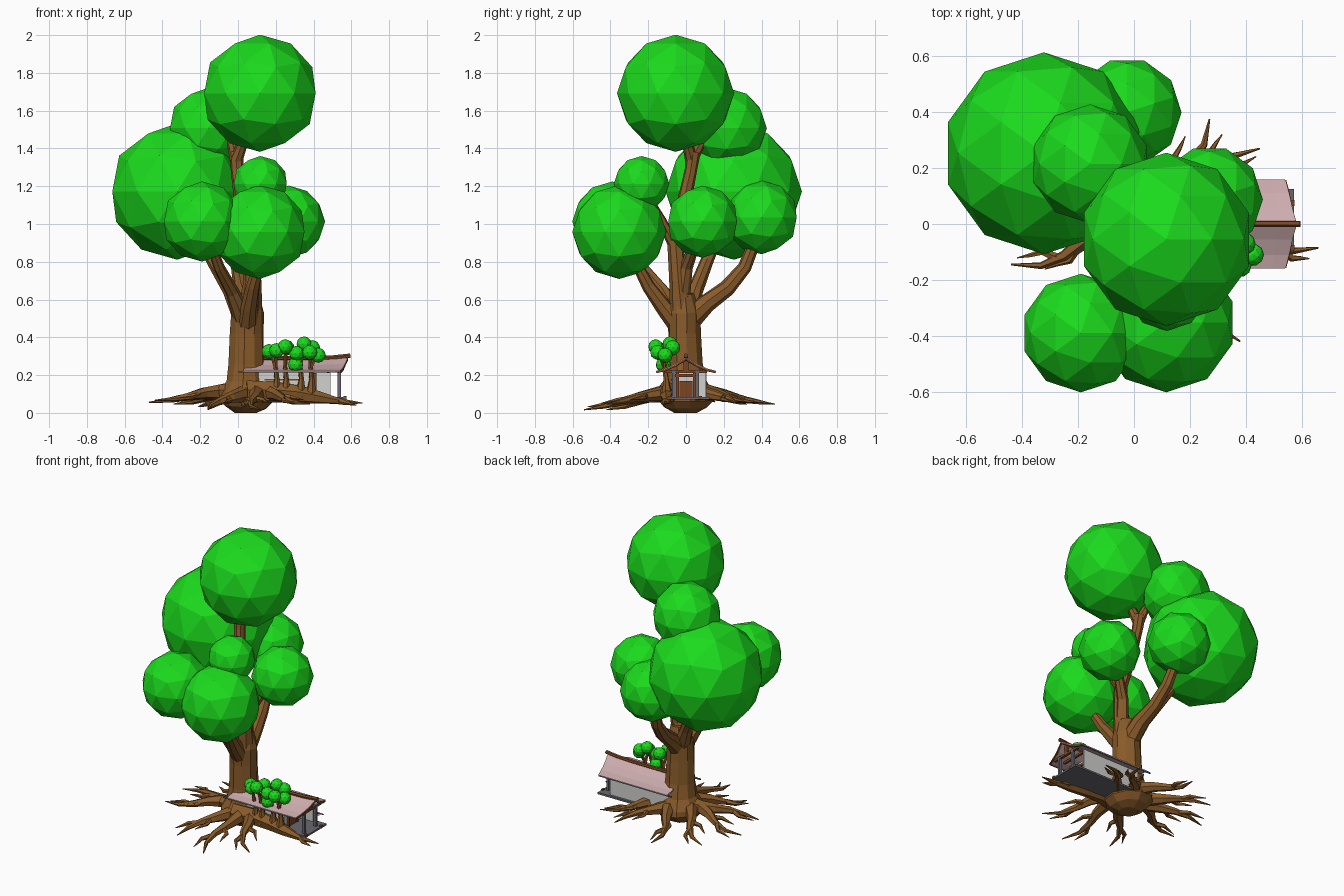
import bpy, bmesh, math, random
from mathutils import Vector, Matrix

random.seed(4)


def material(name, rgb):
    m = bpy.data.materials.new(name)
    m.diffuse_color = (*rgb, 1)
    return m


LEAF = material("leaf green", (0.011, 0.71, 0.012))
BARK = material("bark brown", (0.25, 0.105, 0.023))
ROOF = material("roof pink", (0.60, 0.41, 0.42))
TIMBER = material("red timber", (0.20, 0.06, 0.016))
WALL = material("pale wall", (0.64, 0.65, 0.63))
STONE = material("dark grey", (0.14, 0.14, 0.16))


def finish(name, bm, mat):
    bmesh.ops.recalc_face_normals(bm, faces=bm.faces)
    me = bpy.data.meshes.new(name)
    bm.to_mesh(me)
    bm.free()
    me.materials.append(mat)
    ob = bpy.data.objects.new(name, me)
    bpy.context.collection.objects.link(ob)
    return ob


def tube(bm, pts, radii, sides=8, rough=0.0):
    """Tapered tube through points, with the ring carried along the path."""
    pts = [Vector(p) for p in pts]
    dirs = [(pts[min(i + 1, len(pts) - 1)] - pts[max(i - 1, 0)]).normalized()
            for i in range(len(pts))]
    side = dirs[0].orthogonal().normalized()
    rings = []
    for i, (p, r) in enumerate(zip(pts, radii)):
        if i:
            side = dirs[i - 1].rotation_difference(dirs[i]) @ side
        other = dirs[i].cross(side)
        ring = []
        for k in range(sides):
            a = 2 * math.pi * k / sides
            rr = r * (1 + random.uniform(-rough, rough))
            ring.append(bm.verts.new(p + (side * math.cos(a) + other * math.sin(a)) * rr))
        rings.append(ring)
    for a, b in zip(rings, rings[1:]):
        for k in range(sides):
            n = (k + 1) % sides
            bm.faces.new((a[k], a[n], b[n], b[k]))
    bm.faces.new(rings[0][::-1])
    bm.faces.new(rings[-1])


def ball(bm, c, r, spin=0.0):
    m = Matrix.Translation(c) @ Matrix.Rotation(spin, 4, 'Z')
    bmesh.ops.create_icosphere(bm, subdivisions=2, radius=r, matrix=m)


def box(bm, lo, hi):
    lo, hi = Vector(lo), Vector(hi)
    m = Matrix.Translation((lo + hi) / 2) @ Matrix.Diagonal((*(hi - lo), 1))
    bmesh.ops.create_cube(bm, size=1, matrix=m)


def boxes(name, mat, spans):
    bm = bmesh.new()
    for lo, hi in spans:
        box(bm, lo, hi)
    return finish(name, bm, mat)


# Crown: eight faceted balls (centre, radius, spin)
crown = [((0.116, -0.055, 1.692), 0.310, 0), ((-0.322, 0.253, 1.172), 0.361, 0),
         ((-0.157, 0.215, 1.508), 0.213, 0), ((-0.025, 0.40, 1.035), 0.195, 0.31),
         ((0.27, 0.088, 1.012), 0.191, 0.31), ((0.115, -0.353, 0.958), 0.249, 0),
         ((-0.19, -0.39, 1.013), 0.212, 0), ((0.118, -0.235, 1.213), 0.147, 0)]
for i, (c, r, spin) in enumerate(crown):
    bm = bmesh.new()
    ball(bm, c, r, spin)
    finish(f"crown_{i + 1}", bm, LEAF)

# Trunk with a rounded foot and flared base
bm = bmesh.new()
tube(bm, [(0.04, 0.0, 0.0), (0.04, 0, 0.03), (0.045, 0, 0.07), (0.045, 0, 0.11),
          (0.045, 0, 0.17), (0.047, -0.005, 0.26), (0.047, -0.01, 0.42),
          (0.047, -0.01, 0.53), (0.055, -0.015, 0.63)],
     [0.06, 0.115, 0.15, 0.145, 0.11, 0.094, 0.088, 0.088, 0.06], 10, 0.05)
finish("trunk", bm, BARK)

# Boughs leading into the crown balls
boughs = [
    ([(0.05, 0.0, 0.48), (0.045, 0.11, 0.58), (0.02, 0.22, 0.66), (0.0, 0.31, 0.77),
      (-0.02, 0.36, 0.9), (-0.02, 0.4, 1.0)], [0.065, 0.052, 0.044, 0.037, 0.032, 0.02]),
    ([(0.03, 0, 0.5), (-0.04, 0.05, 0.65), (-0.13, 0.11, 0.8), (-0.28, 0.22, 1.05)],
     [0.055, 0.04, 0.034, 0.02]),
    ([(0.03, -0.04, 0.5), (-0.03, -0.12, 0.64), (-0.1, -0.23, 0.77), (-0.18, -0.36, 1.0)],
     [0.055, 0.037, 0.03, 0.018]),
    ([(0.05, -0.04, 0.46), (0.06, -0.12, 0.56), (0.08, -0.2, 0.67), (0.14, -0.32, 0.9)],
     [0.055, 0.046, 0.036, 0.02]),
    ([(0.06, -0.02, 0.5), (0.075, -0.04, 0.7), (0.06, -0.055, 0.9), (0.02, -0.015, 1.1),
      (-0.005, 0.025, 1.28), (-0.01, 0.04, 1.38)], [0.07, 0.047, 0.042, 0.038, 0.034, 0.038]),
    ([(-0.01, 0.03, 1.34), (0.02, 0.01, 1.42), (0.1, -0.05, 1.6)], [0.034, 0.028, 0.016]),
    ([(-0.01, 0.03, 1.34), (-0.03, 0.07, 1.42), (-0.13, 0.19, 1.52)], [0.034, 0.028, 0.016]),
    ([(0.08, -0.02, 0.62), (0.09, 0.0, 0.77), (0.17, 0.05, 0.91), (0.26, 0.08, 1.0)],
     [0.04, 0.034, 0.028, 0.016]),
    ([(0.06, -0.06, 0.88), (0.08, -0.13, 1.02), (0.12, -0.22, 1.18)], [0.03, 0.025, 0.015])]
bm = bmesh.new()
for pts, radii in boughs:
    tube(bm, pts, radii, 8, 0.06)
finish("boughs", bm, BARK)

# Roots: each winds outward and throws two short curled forks
tips = [(0.66, -0.085, 0.065), (0.38, -0.42, 0.06), (0.12, -0.54, 0.03), (-0.16, -0.42, 0.03),
        (-0.44, -0.145, 0.08), (-0.47, 0.08, 0.07), (-0.34, 0.32, 0.06), (-0.07, 0.47, 0.06),
        (0.27, 0.375, 0.07), (0.45, 0.27, 0.07)]
up = Vector((0, 0, 1))
bm = bmesh.new()
for i, tip in enumerate(tips):
    start, end = Vector((0.045, -0.005, 0.105)), Vector(tip)
    if i == 0:
        start.y = -0.10
    span = end - start
    sway = Vector((-span.y, span.x, 0)) * (0.02 if i == 0 else random.choice((-0.07, 0.07)))

    def at(t):
        return start + span * t + sway * math.sin(t * 2 * math.pi) + up * 0.014 * math.sin(t * 5)
    # The first root is the thick one that carries the saplings
    thick = (0.065, 0.055, 0.046, 0.034, 0.016, 0.003) if i == 0 else \
            (0.065, 0.043, 0.031, 0.021, 0.013, 0.003)
    tube(bm, [at(t) for t in (0, 0.25, 0.45, 0.62, 0.8, 1)], thick, 6, 0.08)
    for turn, t in ((0.75, 0.5), (-0.7, 0.66)):
        if i == 0:
            t += 0.14
        p = at(t)
        d = Matrix.Rotation(turn, 3, 'Z') @ (span * (0.13 if i else 0.06))
        e = span * (0.11 if i else 0.06)
        d.z = e.z = -0.008
        tube(bm, [p, p + d, p + d + e * 0.8, p + d * 1.1 + e * 1.6],
             [0.018, 0.013, 0.008, 0.002], 5)
finish("roots", bm, BARK)

# Saplings standing on the largest root
stems, tufts = bmesh.new(), bmesh.new()
saplings = [(0.20, [(0.165, -0.10, 0.325), (0.205, -0.15, 0.33)]),
            (0.25, [(0.25, -0.16, 0.35), (0.26, -0.09, 0.345)]),
            (0.33, [(0.31, -0.13, 0.315), (0.35, -0.085, 0.365), (0.305, -0.12, 0.255)]),
            (0.385, [(0.395, -0.07, 0.345), (0.425, -0.11, 0.305), (0.38, -0.15, 0.32)])]
for x, heads in saplings:
    fork = Vector((x, -0.115, 0.24))
    tube(stems, [(x, -0.1, 0.09), (x + 0.004, -0.103, 0.135), (x + 0.006, -0.105, 0.18), fork],
         [0.034, 0.022, 0.014, 0.012], 6)
    for h in heads:
        tube(stems, [fork, fork.lerp(Vector(h), 0.5) + up * 0.01, h], [0.011, 0.009, 0.006], 5)
        ball(tufts, h, 0.040, x * 9)
finish("sapling_stems", stems, BARK)
finish("sapling_leaves", tufts, LEAF)

# Shrine roof: curved slopes, lifted ridge end, raked gable
bm = bmesh.new()
slope = [(-0.16, 0.222), (-0.11, 0.232), (-0.055, 0.253), (0, 0.284),
         (0.055, 0.253), (0.11, 0.232), (0.16, 0.222)]
grid = []
for s in (0, 0.5, 0.75, 0.9, 1.0):
    row = []
    for y, z in slope:
        peak = 1 - abs(y) / 0.16
        row.append(bm.verts.new((0.03 + s * (0.51 + 0.042 * peak), y,
                                 z + 0.012 * peak * s ** 6)))
    grid.append(row)
for a, b in zip(grid, grid[1:]):
    for k in range(len(slope) - 1):
        bm.faces.new((a[k], b[k], b[k + 1], a[k + 1]))
roof = finish("shrine_roof", bm, ROOF)
sol = roof.modifiers.new("thickness", 'SOLIDIFY')
sol.thickness, sol.offset = 0.008, -1

# Ridge beam and bargeboards
bm = bmesh.new()
tube(bm, [(0.04, 0, 0.29), (0.36, 0, 0.29), (0.5, 0, 0.293), (0.595, 0, 0.303)],
     [0.012] * 4, 6)
for s in (-1, 1):
    tube(bm, [(0.578, 0, 0.285), (0.562, s * 0.055, 0.25), (0.552, s * 0.11, 0.226),
              (0.54, s * 0.155, 0.216)], [0.007] * 4, 4)
finish("ridge_and_gable", bm, TIMBER)

# Eaves, floor and porch posts
spans = [((0.0, -0.10, 0.072), (0.572, 0.125, 0.084))]
spans += [((0.0, s * 0.155 - 0.004, 0.213), (0.54, s * 0.155 + 0.004, 0.221)) for s in (-1, 1)]
spans += [((0.528, y - 0.009, 0.08), (0.546, y + 0.009, 0.228)) for y in (-0.065, 0.06)]
boxes("floor_posts_eaves", STONE, spans)

# Walls, with a long side wall on the back
boxes("shrine_walls", WALL, [((0.06, -0.075, 0.084), (0.40, -0.067, 0.228)),
                             ((0.06, 0.10, 0.084), (0.49, 0.108, 0.228)),
                             ((0.39, -0.075, 0.084), (0.40, 0.108, 0.228))])

# Porch beams, door frame and lattice rail
spans = [((0.53, -0.11, 0.212), (0.546, 0.11, 0.226)),
         ((0.53, -0.012, 0.22), (0.546, 0.012, 0.28)),
         ((0.40, -0.035, 0.084), (0.409, 0.035, 0.17)),
         ((0.40, -0.055, 0.19), (0.415, 0.055, 0.205)),
         ((0.47, -0.09, 0.212), (0.485, 0.09, 0.226)),
         ((0.14, -0.080, 0.172), (0.34, -0.075, 0.18))]
spans += [((0.40, y - 0.007, 0.084), (0.415, y + 0.007, 0.21)) for y in (-0.045, 0.045)]
spans += [((0.558, y - 0.01, 0.072), (0.574, y + 0.01, 0.09)) for y in (-0.085, 0.075)]
boxes("shrine_timber", TIMBER, spans)
